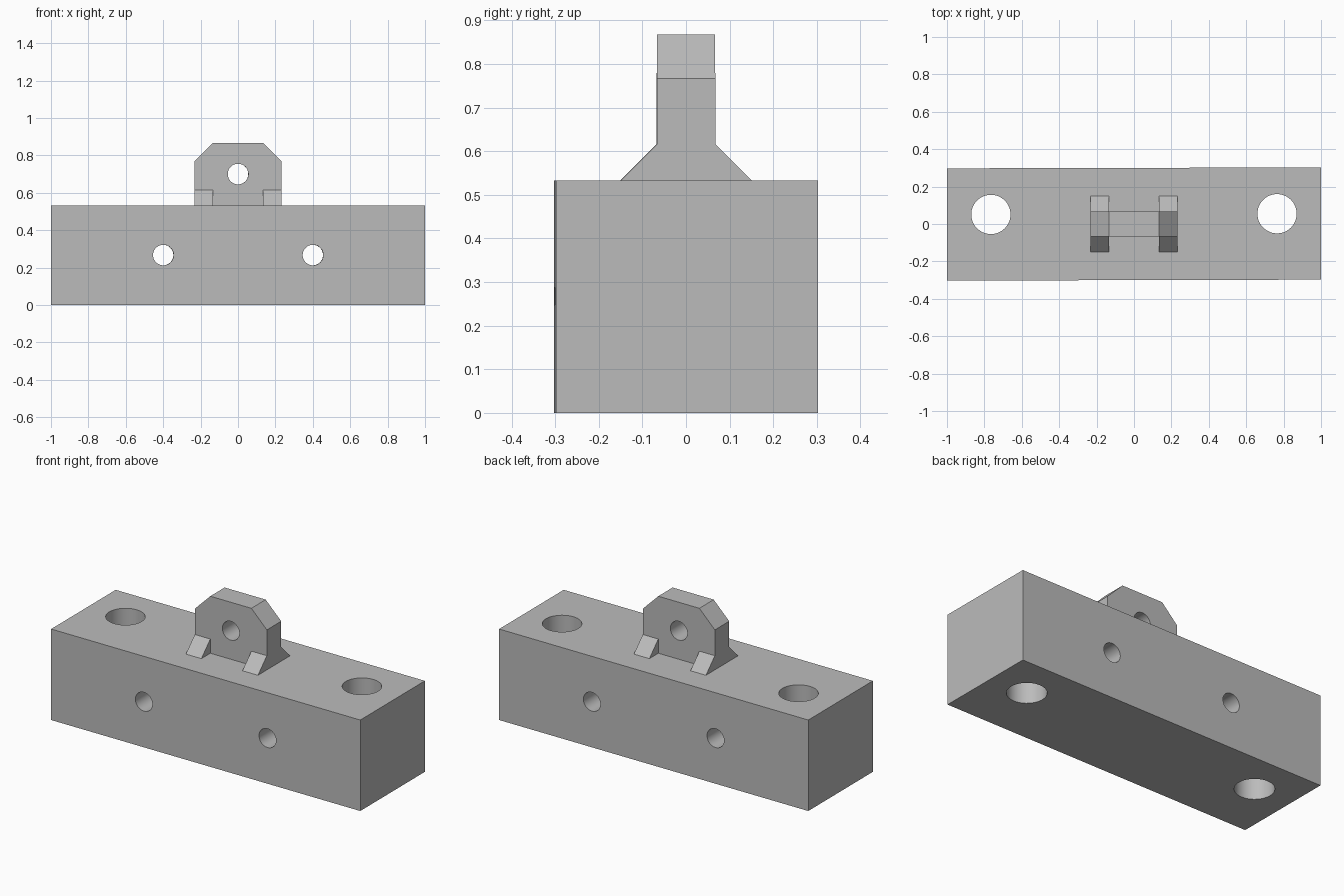
import bpy
import bmesh
import math
from mathutils import Matrix, Vector

if "Cube" in bpy.data.objects:
    bpy.data.objects.remove(bpy.data.objects["Cube"], do_unlink=True)

LENGTH, DEPTH, HEIGHT = 2.0, 0.6, 0.533
LUG_HALF, LUG_THICK, LUG_TOP, CHAMFER = 0.233, 0.133, 0.867, 0.1
RIB_WIDTH, RIB_REACH = 0.1, 0.083
TURN = Matrix.Rotation(0.0025, 4, "Z")  # the whole part sits very slightly turned

grey = bpy.data.materials.new("plain grey")
grey.use_nodes = True
colour = (0.5, 0.5, 0.5, 1)
grey.diffuse_color = colour
grey.node_tree.nodes["Principled BSDF"].inputs["Base Color"].default_value = colour


def prism(name, outline, sweep):
    """Extrude a closed outline of 3D points along a vector."""
    bm = bmesh.new()
    face = bm.faces.new([bm.verts.new(p) for p in outline])
    extruded = bmesh.ops.extrude_face_region(bm, geom=[face])["geom"]
    moved = [v for v in extruded if isinstance(v, bmesh.types.BMVert)]
    bmesh.ops.translate(bm, verts=moved, vec=Vector(sweep))
    bmesh.ops.recalc_face_normals(bm, faces=bm.faces)
    mesh = bpy.data.meshes.new(name)
    bm.to_mesh(mesh)
    bm.free()
    mesh.materials.append(grey)
    obj = bpy.data.objects.new(name, mesh)
    bpy.context.collection.objects.link(obj)
    return obj


def drill(obj, centre, radius, rotation=(0, 0, 0)):
    """Cut a round through hole and remove the cutter."""
    bpy.ops.mesh.primitive_cylinder_add(vertices=48, radius=radius, depth=2,
                                        location=centre, rotation=rotation)
    cutter = bpy.context.object
    cutter.hide_render = True
    cutter.data.materials.append(grey)
    mod = obj.modifiers.new("hole", "BOOLEAN")
    mod.operation, mod.solver, mod.object = "DIFFERENCE", "EXACT", cutter
    bpy.context.view_layer.objects.active = obj
    bpy.ops.object.modifier_apply(modifier=mod.name)
    bpy.data.objects.remove(cutter, do_unlink=True)


ACROSS = (math.pi / 2, 0, 0)

# Main block with vertical bolt holes and horizontal cross holes
x, y = LENGTH / 2, DEPTH / 2
block = prism("base_block", [(-x, -y, 0), (x, -y, 0), (x, y, 0), (-x, y, 0)], (0, 0, HEIGHT))
for side in (-1, 1):
    drill(block, (side * 0.765, 0.053, HEIGHT / 2), 0.105)
    drill(block, (side * 0.4, 0, 0.267), 0.055, ACROSS)

# Upright lug with chamfered top corners and a pin hole
w, t = LUG_HALF, LUG_THICK / 2
right_edge = [(w, HEIGHT), (w, LUG_TOP - CHAMFER), (w - CHAMFER, LUG_TOP)]
profile = right_edge + [(-px, pz) for px, pz in reversed(right_edge)]
lug = prism("lug", [(px, -t, pz) for px, pz in profile], (0, LUG_THICK, 0))
drill(lug, (0, 0, 0.7), 0.055, ACROSS)
parts = [block, lug]

# Four triangular ribs bracing the lug
for x_name, sx in (("left", 1), ("right", -1)):
    for y_name, sy in (("front", -1), ("back", 1)):
        triangle = [(sx * w, sy * t, HEIGHT),
                    (sx * w, sy * (t + RIB_REACH), HEIGHT),
                    (sx * w, sy * t, HEIGHT + RIB_REACH)]
        parts.append(prism(f"{y_name}_{x_name}_rib", triangle, (-sx * RIB_WIDTH, 0, 0)))

# Round hole walls smooth, flat faces crisp
bpy.ops.object.select_all(action="DESELECT")
for part in parts:
    part.matrix_world = TURN
    part.select_set(True)
bpy.context.view_layer.objects.active = block
bpy.ops.object.shade_smooth_by_angle(angle=math.radians(30))
